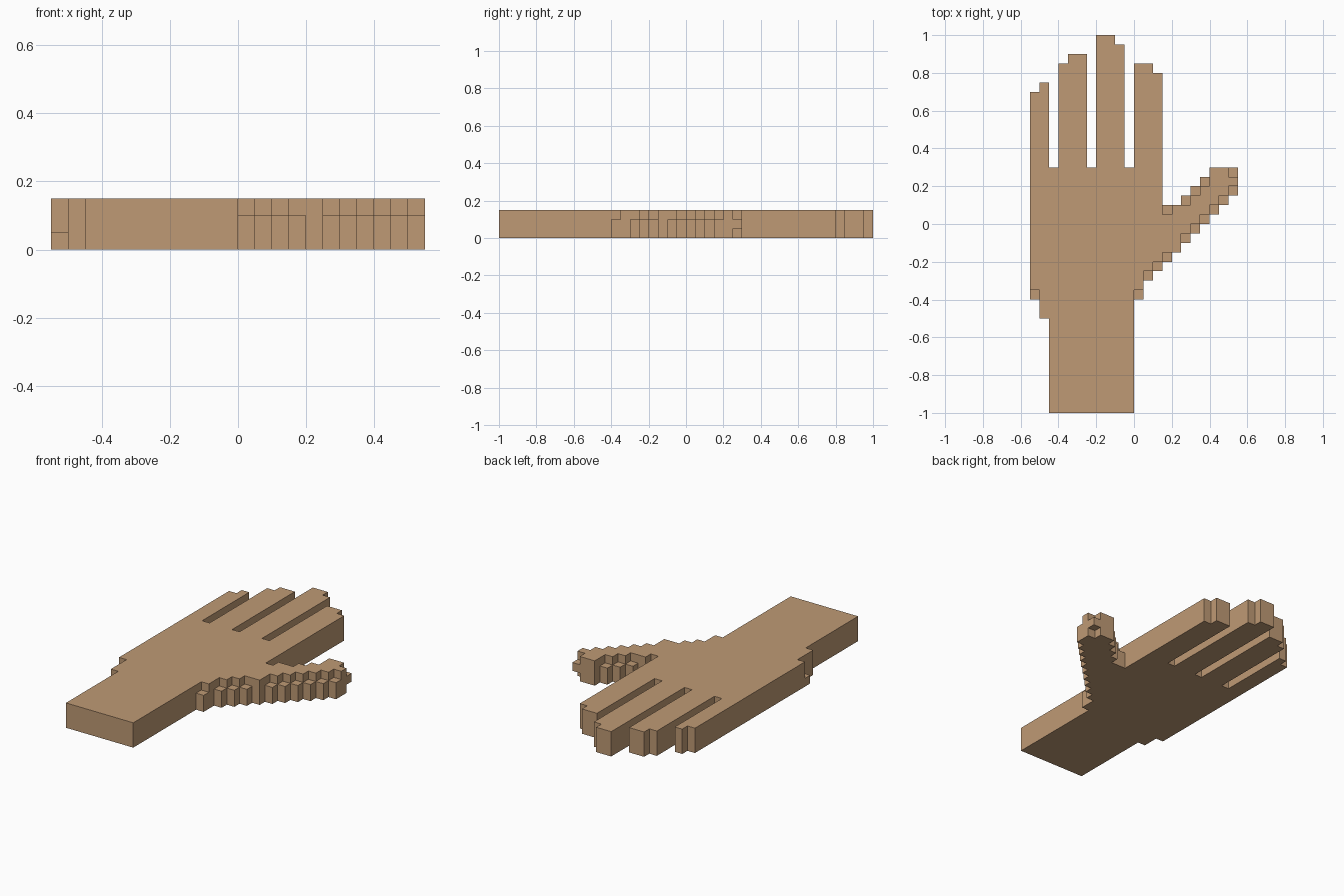
import bpy, bmesh, math
from mathutils import Vector

cube = bpy.data.objects.get("Cube")
if cube:
    bpy.data.objects.remove(cube, do_unlink=True)

U = 0.05  # edge length of one block

skin = bpy.data.materials.new("tan skin")
skin.use_nodes = True
COLOUR = (0.521, 0.323, 0.178, 1.0)
skin.diffuse_color = COLOUR
bsdf = skin.node_tree.nodes["Principled BSDF"]
bsdf.inputs["Base Color"].default_value = COLOUR
bsdf.inputs["Roughness"].default_value = 0.8


def box(x0, x1, y0, y1, z0=0, z1=3):
    """Block cells filling a box; upper limits are exclusive."""
    return {(x, y, z) for x in range(x0, x1)
            for y in range(y0, y1) for z in range(z0, z1)}


parts = {}
parts["wrist"] = box(-9, 0, -20, -10)

# Palm: stepped outer heel, and the slope that leads into the thumb
palm = box(-9, 0, -10, 6) | box(-10, -9, -10, 6) | box(-11, -10, -7, 6)
palm |= box(-11, -10, -8, -7, 0, 1)
palm |= box(0, 1, -8, -7, 0, 2) | box(0, 1, -7, 6)
for x in (1, 2):
    palm |= box(x, x + 1, x - 7, x - 6, 0, 2) | box(x, x + 1, x - 6, 6)
parts["palm"] = palm

# Fingers: (first x, step x, last x, tip before the step, tip after it)
fingers = {
    "little_finger": (-11, -10, -9, 14, 15),
    "ring_finger": (-8, -7, -5, 17, 18),
    "middle_finger": (-4, -2, -1, 20, 19),
    "index_finger": (0, 2, 3, 17, 16),
}
for name, (xa, xb, xc, tip_a, tip_b) in fingers.items():
    parts[name] = box(xa, xb, 6, tip_a) | box(xb, xc, 6, tip_b)

# Thumb: diagonal columns, with lowered blocks along both edges
thumb_tops = {3: 1, 4: 2, 5: 2, 6: 3, 7: 4, 8: 6, 9: 6, 10: 5}
thumb = set()
for x, top in thumb_tops.items():
    low = 3 if x == 4 else 2
    thumb |= box(x, x + 1, x - 7, x - 6, 0, low) | box(x, x + 1, x - 6, top)
    if x in (3, 5, 6, 7):
        thumb |= box(x, x + 1, top, top + 1, 0, 2)
thumb |= box(10, 11, 5, 6, 1, 2)
parts["thumb"] = thumb

hand = set().union(*parts.values())


def build(name, cells):
    """Skin the outside of the cells, then merge the flat areas."""
    bm = bmesh.new()
    for cell in sorted(cells):
        centre = Vector(cell) + Vector((0.5, 0.5, 0.5))
        for axis in range(3):
            for sign in (-1, 1):
                n = [0, 0, 0]
                n[axis] = sign
                if tuple(c + d for c, d in zip(cell, n)) in hand:
                    continue
                n = Vector(n) * 0.5
                a = Vector((0, 0, 0))
                a[(axis + 1) % 3] = 0.5
                b = n.cross(a) * 2
                corners = (-a - b, a - b, a + b, b - a)
                bm.faces.new([bm.verts.new((centre + n + c) * U) for c in corners])
    bmesh.ops.remove_doubles(bm, verts=bm.verts, dist=U * 0.01)
    bmesh.ops.dissolve_limit(bm, angle_limit=math.radians(1),
                             verts=bm.verts, edges=bm.edges)
    mesh = bpy.data.meshes.new(name)
    bm.to_mesh(mesh)
    bm.free()
    mesh.materials.append(skin)
    bpy.context.collection.objects.link(bpy.data.objects.new(name, mesh))


for part_name, part_cells in parts.items():
    build(part_name, part_cells)
